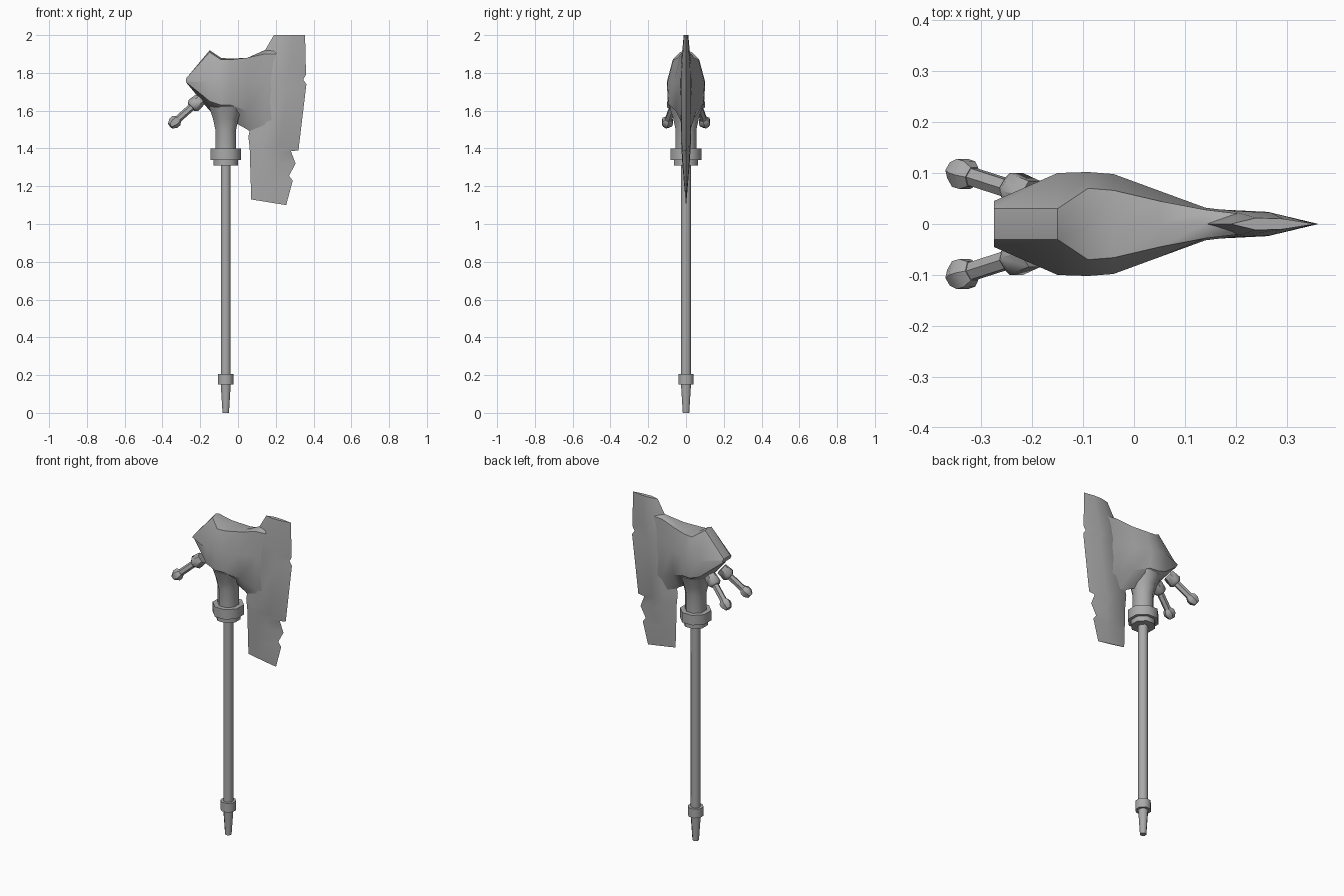
import bpy, bmesh, math
from mathutils import Vector

cube = bpy.data.objects.get("Cube")
if cube:
    bpy.data.objects.remove(cube)

steel = bpy.data.materials.new("grey_steel")
steel.use_nodes = True
grey = (0.4, 0.4, 0.4, 1)
steel.diffuse_color = grey
steel.node_tree.nodes["Principled BSDF"].inputs["Base Color"].default_value = grey


def finish(name, bm, angle=40):
    bmesh.ops.remove_doubles(bm, verts=bm.verts, dist=0.0005)
    bmesh.ops.recalc_face_normals(bm, faces=bm.faces)
    mesh = bpy.data.meshes.new(name)
    bm.to_mesh(mesh)
    bm.free()
    mesh.materials.append(steel)
    obj = bpy.data.objects.new(name, mesh)
    bpy.context.collection.objects.link(obj)
    bpy.ops.object.select_all(action='DESELECT')
    obj.select_set(True)
    bpy.context.view_layer.objects.active = obj
    bpy.ops.object.shade_smooth_by_angle(angle=math.radians(angle))
    return obj


def loft(name, rings, angle=40):
    """Skin a row of closed rings and cap both ends."""
    bm = bmesh.new()
    rows = [[bm.verts.new(p) for p in ring] for ring in rings]
    n = len(rows[0])
    for a, b in zip(rows, rows[1:]):
        for i in range(n):
            j = (i + 1) % n
            bm.faces.new((a[i], a[j], b[j], b[i]))
    bm.faces.new(rows[0])
    bm.faces.new(rows[-1])
    return finish(name, bm, angle)


def lathe(name, profile, origin, axis=(0, 0, 1), sides=8):
    """Turn (distance, radius) pairs around an axis."""
    turn = Vector((0, 0, 1)).rotation_difference(Vector(axis))
    rings = []
    for d, r in profile:
        r /= math.cos(math.pi / sides)
        ring = []
        for i in range(sides):
            t = (i + 0.5) * math.tau / sides
            ring.append(Vector(origin) + turn @ Vector((r * math.cos(t), r * math.sin(t), d)))
        rings.append(ring)
    return loft(name, rings, 46)


# Staff parts, from the ground up
staff = {
    "foot_spike": [(0, 0.017), (0.16, 0.027)],
    "foot_ring": [(0.15, 0.041), (0.205, 0.041)],
    "shaft": [(0.15, 0.026), (1.35, 0.026)],
    "lower_collar": [(1.31, 0.064), (1.35, 0.064)],
    "upper_collar": [(1.34, 0.081), (1.4, 0.081)],
    "neck": [(1.38, 0.055), (1.5, 0.055), (1.56, 0.068), (1.62, 0.088)],
}
for part, profile in staff.items():
    lathe(part, profile, (-0.065, 0, 0))

# Heavy hammer body: x, top z, shoulder (y, z), flank (y, z), belly (y, z), bottom z
sections = [
    (-0.275, 1.77, 0.03, 1.77, 0.045, 1.76, 0.03, 1.75, 1.75),
    (-0.15, 1.92, 0.03, 1.91, 0.1, 1.75, 0.088, 1.65, 1.6),
    (-0.09, 1.88, 0.07, 1.87, 0.102, 1.75, 0.095, 1.63, 1.55),
    (-0.04, 1.875, 0.066, 1.87, 0.098, 1.75, 0.09, 1.63, 1.55),
    (0.05, 1.88, 0.045, 1.88, 0.065, 1.75, 0.055, 1.6, 1.5),
    (0.14, 1.92, 0.028, 1.9, 0.032, 1.75, 0.03, 1.55, 1.42),
    (0.24, 1.93, 0.016, 1.9, 0.02, 1.75, 0.018, 1.55, 1.45),
]
rings = []
for x, top, y1, z1, y2, z2, y3, z3, low in sections:
    side = [(y1, z1), (y2, z2), (y3, z3)]
    ring = [(0, top)] + side + [(0, low)] + [(-y, z) for y, z in reversed(side)]
    rings.append([(x, y, z) for y, z in ring])
loft("hammer_body", rings)

# Chipped blade: back edge (x, z), cutting edge (x, z), half thickness
rows = [
    (0.19, 2.0, 0.355, 2.0, 0.012),
    (0.12, 1.88, 0.36, 1.79, 0.026),
    (0.1, 1.76, 0.345, 1.765, 0.028),
    (0.1, 1.7, 0.362, 1.74, 0.028),
    (0.055, 1.46, 0.32, 1.39, 0.026),
    (0.062, 1.4, 0.28, 1.385, 0.024),
    (0.064, 1.33, 0.305, 1.32, 0.02),
    (0.066, 1.26, 0.27, 1.255, 0.014),
    (0.067, 1.23, 0.29, 1.23, 0.012),
    (0.07, 1.13, 0.255, 1.1, 0.002),
]
across = [(0, 0), (0.3, 1), (0.62, 0.85), (1, 0), (0.62, -0.85), (0.3, -1)]
rings = []
for xb, zb, xe, ze, half in rows:
    rings.append([(xb + (xe - xb) * f, half * s, zb + (ze - zb) * f) for f, s in across])
loft("blade", rings)

# Two small prongs behind the hammer
prong = {
    "prong_socket": [(-0.03, 0.03), (0.02, 0.034), (0.035, 0.022)],
    "prong_rod": [(0, 0.017), (0.145, 0.017)],
    "prong_tip": [(0.13, 0.019), (0.145, 0.028), (0.165, 0.028), (0.187, 0.016)],
}
for label, s in (("left", 1), ("right", -1)):
    for part, profile in prong.items():
        lathe(label + "_" + part, profile, (-0.222, 0.062 * s, 1.64), (-0.118, 0.038 * s, -0.105), 6)
